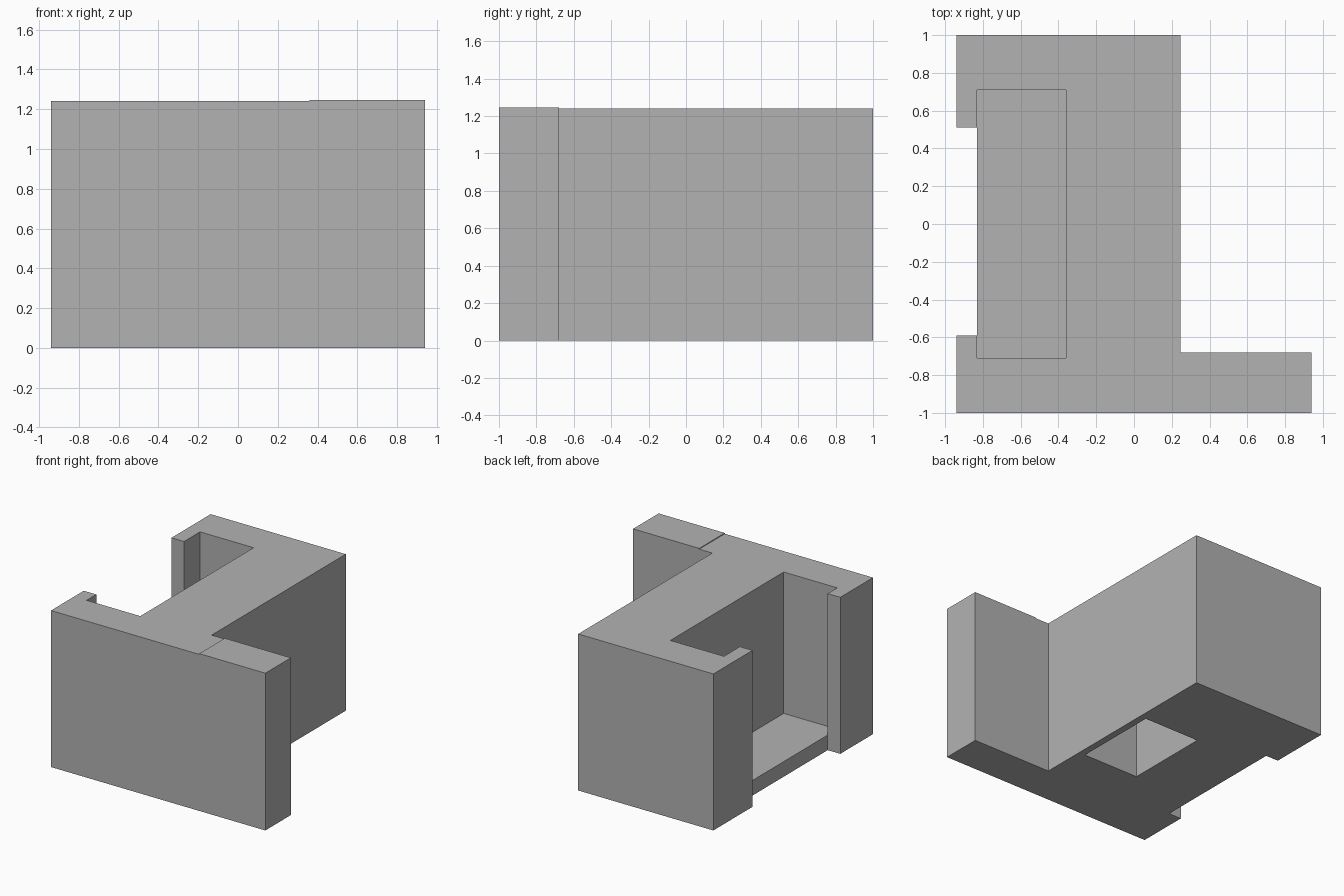
import bpy
import bmesh

cube = bpy.data.objects.get("Cube")
if cube:
    bpy.data.objects.remove(cube, do_unlink=True)

grey = bpy.data.materials.new("plain grey")
grey.use_nodes = True
grey.diffuse_color = (0.448, 0.448, 0.448, 1)
grey.node_tree.nodes["Principled BSDF"].inputs["Base Color"].default_value = grey.diffuse_color


def prism(name, outline, bottom, top):
    """Extrude a plan outline straight up."""
    bm = bmesh.new()
    face = bm.faces.new([bm.verts.new((x, y, bottom)) for x, y in outline])
    up = bmesh.ops.extrude_face_region(bm, geom=[face])["geom"]
    for v in up:
        if isinstance(v, bmesh.types.BMVert):
            v.co.z = top
    bmesh.ops.recalc_face_normals(bm, faces=bm.faces)
    mesh = bpy.data.meshes.new(name)
    bm.to_mesh(mesh)
    bm.free()
    mesh.materials.append(grey)
    obj = bpy.data.objects.new(name, mesh)
    bpy.context.collection.objects.link(obj)
    return obj


def rect(x0, x1, y0, y1):
    return [(x0, y0), (x1, y0), (x1, y1), (x0, y1)]


HEIGHT, WING_HEIGHT, FLOOR = 1.241, 1.247, 0.12
OUTER, LIP, POCKET, SIDE, STUB, TIP = -0.94, -0.83, -0.36, 0.245, 0.36, 0.94

# Main body with the side pocket and its two overhanging lips
body = prism("body", [
    (OUTER, -1), (STUB, -1), (STUB, -0.68), (SIDE, -0.68), (SIDE, 1), (OUTER, 1),
    (OUTER, 0.51), (LIP, 0.51), (LIP, 0.71), (POCKET, 0.71),
    (POCKET, -0.71), (LIP, -0.71), (LIP, -0.59), (OUTER, -0.59),
], 0, HEIGHT)

# Floor of the pocket
prism("pocket_floor", rect(LIP, POCKET, -0.71, 0.71), 0, FLOOR)

# Front wing, a hair taller than the body
prism("front_wing", rect(STUB, TIP, -1, -0.68), 0, WING_HEIGHT)

# Shaft opening through the underside
cutter = prism("shaft_cutter", rect(-0.3, 0.19, -0.33, 0.36), -0.1, HEIGHT - FLOOR)
cutter.hide_render = True
cutter.hide_viewport = True
cut = body.modifiers.new("shaft", "BOOLEAN")
cut.operation = "DIFFERENCE"
cut.solver = "EXACT"
cut.object = cutter
